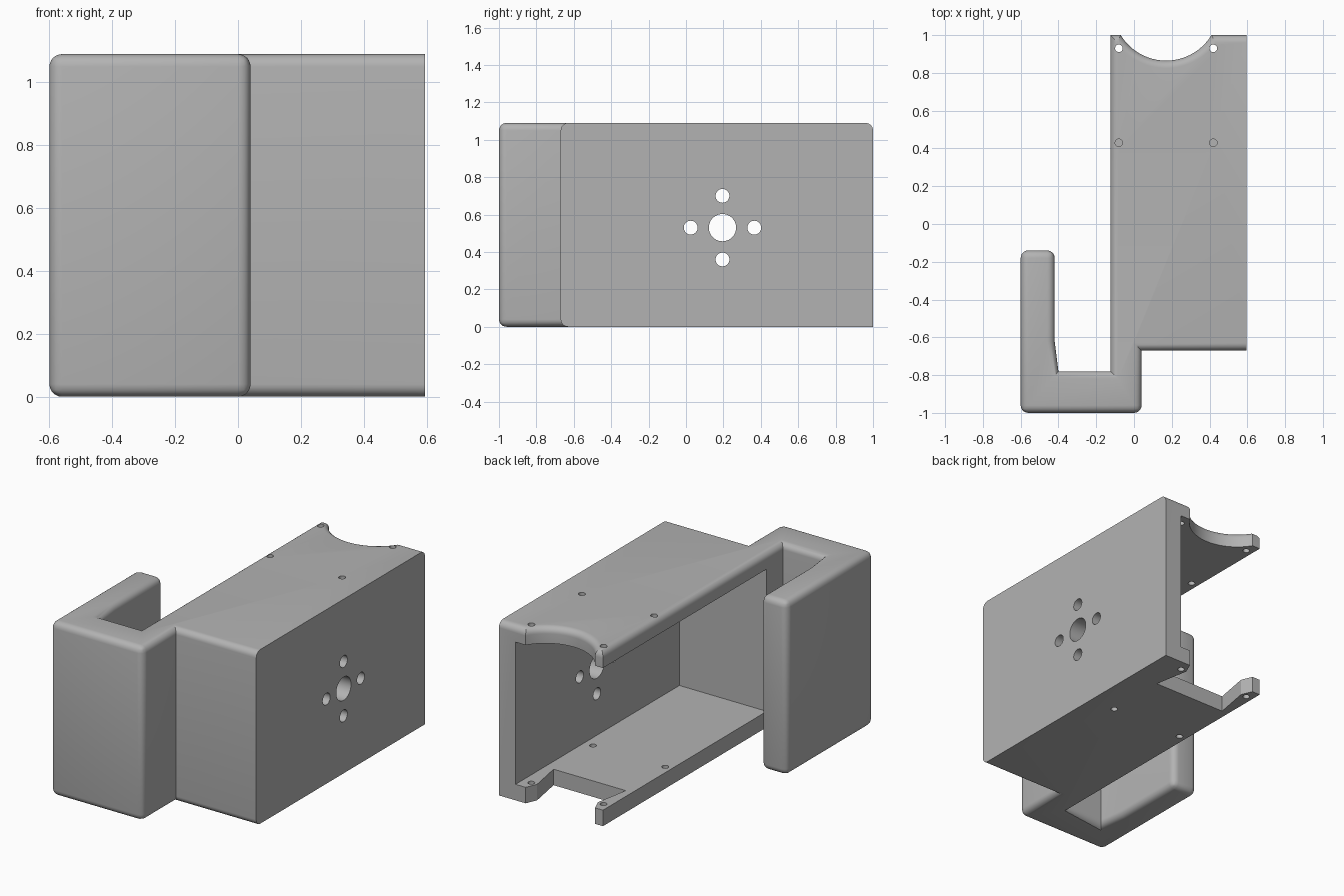
import bpy, bmesh, math
from mathutils import Matrix

if "Cube" in bpy.data.objects:
    bpy.data.objects.remove(bpy.data.objects["Cube"])

H = 1.09      # overall height
R = 0.04      # edge rounding

grey = bpy.data.materials.new("plain grey")
grey.diffuse_color = (0.45, 0.45, 0.45, 1)
grey.use_nodes = True
grey.node_tree.nodes["Principled BSDF"].inputs["Base Color"].default_value = grey.diffuse_color


def to_object(name, bm):
    bmesh.ops.recalc_face_normals(bm, faces=bm.faces)
    me = bpy.data.meshes.new(name)
    bm.to_mesh(me)
    bm.free()
    me.materials.append(grey)
    ob = bpy.data.objects.new(name, me)
    bpy.context.collection.objects.link(ob)
    return ob


def prism(pts, z0, z1):
    bm = bmesh.new()
    face = bm.faces.new([bm.verts.new((x, y, z0)) for x, y in pts])
    ext = bmesh.ops.extrude_face_region(bm, geom=[face], use_keep_orig=True)
    for v in ext["geom"]:
        if isinstance(v, bmesh.types.BMVert):
            v.co.z = z1
    return bm


def cylinder(centre, r, depth, axis="Z"):
    bm = bmesh.new()
    m = Matrix.Translation(centre)
    if axis == "X":
        m = m @ Matrix.Rotation(math.pi / 2, 4, "Y")
    bmesh.ops.create_cone(bm, cap_ends=True, segments=40, radius1=r,
                          radius2=r, depth=depth, matrix=m)
    return bm


def lathe(centre, profile, n=96):
    bm = bmesh.new()
    rings = [[bm.verts.new((centre[0] + r * math.cos(2 * math.pi * i / n),
                            centre[1] + r * math.sin(2 * math.pi * i / n), z))
              for i in range(n)] for r, z in profile]
    for a, b in zip(rings, rings[1:]):
        for i in range(n):
            j = (i + 1) % n
            bm.faces.new((a[i], a[j], b[j], b[i]))
    bm.faces.new(rings[0])
    bm.faces.new(rings[-1])
    return bm


def cut(target, bm):
    cutter = to_object("cutter", bm)
    cutter.hide_render = True
    mod = target.modifiers.new("cut", "BOOLEAN")
    mod.operation = "DIFFERENCE"
    mod.solver = "EXACT"
    mod.object = cutter
    bpy.context.view_layer.objects.active = target
    bpy.ops.object.modifier_apply(modifier=mod.name)
    bpy.data.objects.remove(cutter)


# Body outline seen from above: box plus hook
outline = [(-.6, -1), (.04, -1), (.04, -.67), (.595, -.67), (.595, 1),
           (-.125, 1), (-.125, -.78), (-.40, -.78), (-.42, -.62),
           (-.42, -.14), (-.6, -.14)]
bm = prism(outline, 0, H)

# Round the rims and the hook's outer upright edges
soft = []
for e in bm.edges:
    a, b = (v.co for v in e.verts)
    mid = (a + b) / 2
    if abs(a.z - b.z) > .5:
        if (mid.y < -.9) or (mid.x < -.3 and mid.y > -.3):
            soft.append(e)
    elif mid.x > .55:
        continue                      # right side stays sharp
    elif mid.z > .5 or mid.y < -.6 or mid.x < -.3:
        soft.append(e)
bmesh.ops.bevel(bm, geom=soft, offset=R, segments=6, profile=.5,
                affect="EDGES", clamp_overlap=False)
body = to_object("bracket_body", bm)

# Cavity, open to the left and the back
cut(body, prism([(-.3, -.62), (.48, -.62), (.48, 1.2), (-.3, 1.2)], .1, H - .1))

# Round recess with a softened lip in the top plate
lip = [(.281 + R * (1 - math.cos(t)), H - R + R * math.sin(t))
       for t in [math.pi / 2 * i / 6 for i in range(7)]]
cut(body, lathe((.17, 1.146), [(.281, .9)] + lip + [(.281 + R, 1.2)]))

# Notch in the bottom plate, mirrored about x = 0.17
half = [(.24, 1.1), (.24, 1), (.21, .93), (.25, .71)]
notch = [(.17 + x, y) for x, y in half] + [(.17 - x, y) for x, y in half[::-1]]
cut(body, prism(notch, -.1, .2))

# Screw holes in the top and bottom plates
for x in (-.08, .42):
    for y, z in ((.93, H), (.43, H), (.93, 0), (.32, 0)):
        cut(body, cylinder((x, y, z), .02, .4))

# Centre hole and four bolt holes in the right wall
cut(body, cylinder((.55, .195, .53), .073, .3, "X"))
for dy, dz in ((.17, 0), (-.17, 0), (0, .17), (0, -.17)):
    cut(body, cylinder((.55, .195 + dy, .53 + dz), .037, .3, "X"))

bpy.ops.object.select_all(action="DESELECT")
body.select_set(True)
bpy.context.view_layer.objects.active = body
bpy.ops.object.shade_smooth_by_angle(angle=math.radians(30))
